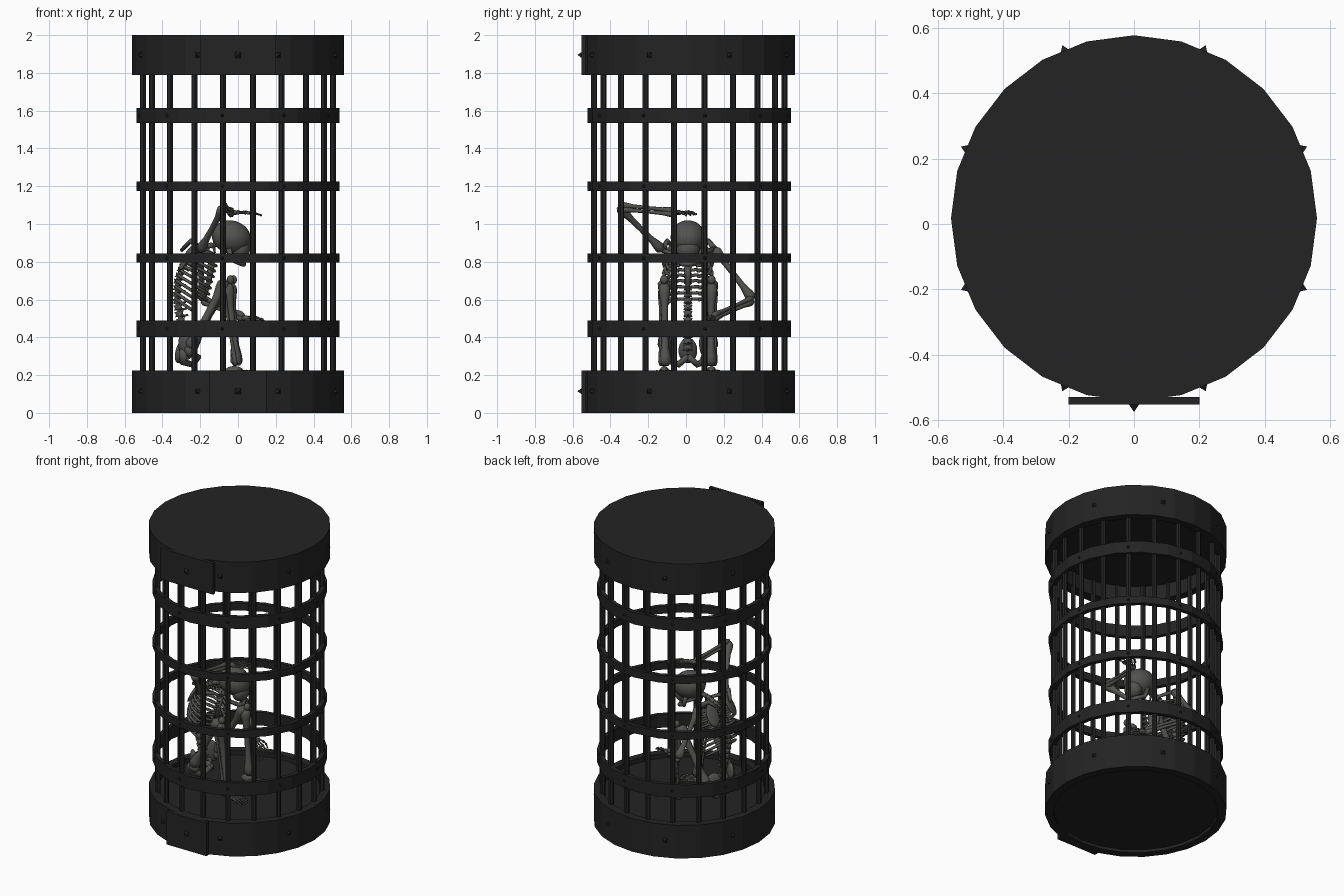
import bpy, bmesh, math
from mathutils import Vector, Matrix

if "Cube" in bpy.data.objects:
    bpy.data.objects.remove(bpy.data.objects["Cube"])

CY = 0.0175            # cage axis in y
MY = 0.01              # skeleton mid-plane in y


def material(name, rgb):
    m = bpy.data.materials.new(name)
    m.diffuse_color = (*rgb, 1)
    m.use_nodes = True
    m.node_tree.nodes["Principled BSDF"].inputs["Base Color"].default_value = m.diffuse_color
    return m


IRON = material("dark iron", (0.017, 0.017, 0.017))
BONE = material("old bone", (0.085, 0.084, 0.078))


def finish(name, bm, mat, smooth=False):
    bmesh.ops.recalc_face_normals(bm, faces=bm.faces)
    me = bpy.data.meshes.new(name)
    bm.to_mesh(me)
    bm.free()
    me.materials.append(mat)
    if smooth:
        me.polygons.foreach_set("use_smooth", [True] * len(me.polygons))
    ob = bpy.data.objects.new(name, me)
    bpy.context.collection.objects.link(ob)
    return ob


def lathe(bm, profile, n, closed=True):
    """Spin a (radius, z) profile round the cage axis."""
    rings = [[bm.verts.new((r * math.cos(2 * math.pi * i / n),
                            CY + r * math.sin(2 * math.pi * i / n), z))
              for i in range(n)] for r, z in profile]
    count = len(rings) if closed else len(rings) - 1
    for k in range(count):
        a, b = rings[k], rings[(k + 1) % len(rings)]
        for i in range(n):
            j = (i + 1) % n
            bm.faces.new((a[i], a[j], b[j], b[i]))
    if not closed:
        bm.faces.new(rings[0])
        bm.faces.new(rings[-1])


def tube(bm, pts, radii, n=7):
    """Sweep a round section of changing radius along points."""
    pts = [Vector(p) for p in pts]
    rings, side = [], None
    for k, p in enumerate(pts):
        t = (pts[min(k + 1, len(pts) - 1)] - pts[max(k - 1, 0)]).normalized()
        if side is None:
            side = t.orthogonal().normalized()
        side = (side - t * side.dot(t)).normalized()
        up = t.cross(side)
        r = radii[k] if isinstance(radii, (list, tuple)) else radii
        rings.append([bm.verts.new(p + r * (side * math.cos(2 * math.pi * i / n)
                     + up * math.sin(2 * math.pi * i / n))) for i in range(n)])
    for a, b in zip(rings, rings[1:]):
        for i in range(n):
            bm.faces.new((a[i], a[(i + 1) % n], b[(i + 1) % n], b[i]))
    bm.faces.new(rings[0])
    bm.faces.new(rings[-1])


def bone(bm, a, b, r, n=8):
    """Long bone with swollen ends."""
    a, b = Vector(a), Vector(b)
    ts = (0, .05, .12, .25, .5, .75, .88, .95, 1)
    fs = (.9, 1.6, 1.5, 1, .85, 1, 1.5, 1.6, .9)
    tube(bm, [a.lerp(b, t) for t in ts], [r * f for f in fs], n)


def blob(bm, c, s, tilt=0, yaw=0, u=14, v=9):
    m = (Matrix.Translation(c) @ Matrix.Rotation(yaw, 4, 'Z')
         @ Matrix.Rotation(tilt, 4, 'Y') @ Matrix.Diagonal((*s, 1)))
    bmesh.ops.create_uvsphere(bm, u_segments=u, v_segments=v, radius=1, matrix=m)


def box(bm, c, s, tilt=0):
    m = Matrix.Translation(c) @ Matrix.Rotation(tilt, 4, 'Y') @ Matrix.Diagonal((*s, 1))
    bmesh.ops.create_cube(bm, size=1, matrix=m)


def rivet(bm, ang, rad, z, w=0.018, h=0.022):
    m = (Matrix.Translation((0, CY, z)) @ Matrix.Rotation(ang, 4, 'Z')
         @ Matrix.Translation((rad + h / 2 - 0.002, 0, 0))
         @ Matrix.Rotation(math.pi / 2, 4, 'Y') @ Matrix.Rotation(math.pi / 4, 4, 'Z'))
    bmesh.ops.create_cone(bm, cap_ends=True, segments=4, radius1=w * 1.3, radius2=0,
                          depth=h, matrix=m)


# ---- cage: hollow end drums with recessed discs
for name, z0, z1 in (("bottom_drum", 0, 0.225), ("top_drum", 1.79, 2.0)):
    bm = bmesh.new()
    lathe(bm, [(0.56, z0), (0.56, z1), (0.507, z1), (0.507, z0)], 24)
    finish(name, bm, IRON)
for name, r, z0, z1 in (("floor_disc", 0.508, 0.02, 0.195), ("roof_disc", 0.555, 1.89, 2.0)):
    bm = bmesh.new()
    lathe(bm, [(r, z0), (r, z1)], 24, closed=False)
    finish(name, bm, IRON)

# ---- upright bars
bm = bmesh.new()
for i in range(20):
    a = math.radians(9 + 18 * i)
    x, y = 0.51 * math.cos(a), CY + 0.51 * math.sin(a)
    tube(bm, [(x, y, 0.15), (x, y, 1.9)], 0.0165, 6)
finish("cage_bars", bm, IRON)

# ---- hoops and rivets
rv = bmesh.new()
bm = bmesh.new()
for zc, h in ((1.575, 0.04), (1.2, 0.025), (0.82, 0.025), (0.445, 0.044)):
    lathe(bm, [(0.538, zc - h), (0.538, zc + h), (0.51, zc + h), (0.51, zc - h)], 20)
    for i in range(10):
        rivet(rv, math.radians(-99 + 36 * i), 0.531, zc, 0.01, 0.012)
finish("cage_hoops", bm, IRON)
for z in (0.115, 1.895):
    for i in range(8):
        rivet(rv, math.radians(22.5 + 45 * i), 0.555, z, 0.015, 0.02)
    rivet(rv, -math.pi / 2, 0.5705, z, 0.018, 0.024)
finish("rivets", rv, IRON)

# ---- front plates
for name, w, z0, z1 in (("bottom_plate", 0.3, 0, 0.225), ("top_plate", 0.4, 1.79, 2.0)):
    bm = bmesh.new()
    box(bm, (0, -0.5415, (z0 + z1) / 2), (w, 0.023, z1 - z0))
    finish(name, bm, IRON)

# ---- skull, bowed forward
bm = bmesh.new()
blob(bm, (-0.035, MY, 0.93), (0.105, 0.092, 0.088), 0.3, 0, 20, 14)
blob(bm, (0.015, MY, 0.865), (0.05, 0.062, 0.06), 0.3)
tube(bm, [(-0.05, MY - 0.065, 0.87), (-0.03, MY - 0.055, 0.81), (0.02, MY - 0.03, 0.79),
          (0.03, MY, 0.787), (0.02, MY + 0.03, 0.79), (-0.03, MY + 0.055, 0.81),
          (-0.05, MY + 0.065, 0.87)], 0.014)
finish("skull", bm, BONE, True)

# ---- spine
path = [Vector((x, MY, z)) for x, z in ((-.27, .33), (-.285, .42), (-.31, .52), (-.325, .61),
        (-.32, .70), (-.295, .78), (-.25, .84), (-.18, .88), (-.10, .895))]


def spine_at(t):
    f = t * (len(path) - 1)
    k = min(int(f), len(path) - 2)
    return path[k].lerp(path[k + 1], f - k)


bm = bmesh.new()
tube(bm, path, 0.012)
for i in range(21):
    p, q = spine_at(i / 21), spine_at((i + 0.75) / 21)
    r = 0.027 - 0.0005 * i
    tube(bm, [p, p.lerp(q, .5), q], [r, r * .75, r], 8)
    n = (q - p).normalized().cross(Vector((0, 1, 0)))
    tube(bm, [p, p - n * 0.045], [0.009, 0.005], 5)
finish("spine", bm, BONE, True)

# ---- ribs
bm = bmesh.new()
for i in range(10):
    s = spine_at(0.36 + 0.045 * i)
    fwd = Vector((0.85, 0, -0.45 - 0.03 * (9 - i) * 0.5)).normalized()
    grow = math.sin(math.radians(40 + 13 * i))
    depth, wide = 0.10 + 0.07 * grow, 0.085 + 0.05 * grow
    end = 155 if i > 2 else 105
    for sgn in (-1, 1):
        pts = []
        for k in range(10):
            a = math.radians(end * k / 9)
            pts.append(s + fwd * depth / 2 * (1 - math.cos(a)) * 1.05
                       - fwd * 0.02 * math.sin(2 * a)
                       + Vector((0, sgn * wide * math.sin(a), 0)))
        tube(bm, pts, 0.0085, 6)
tube(bm, [(-.14, MY, .79), (-.15, MY, .72), (-.17, MY, .63)], [.02, .016, .01])
finish("rib_cage", bm, BONE, True)

# ---- pelvis
bm = bmesh.new()
for s in (-1, 1):
    blob(bm, (-0.275, MY + s * 0.095, 0.355), (0.05, 0.02, 0.075), -0.25, s * 0.7)
    tube(bm, [(-.28, MY + s * .11, .33), (-.29, MY + s * .08, .27), (-.24, MY + s * .05, .255),
              (-.21, MY, .30)], [.03, .022, .017, .017])
    blob(bm, (-0.25, MY + s * 0.12, 0.33), (0.035, 0.03, 0.035))
blob(bm, (-0.30, MY, 0.33), (0.03, 0.05, 0.07), 0.3)
finish("pelvis", bm, BONE, True)


def digits(bm, base, direction, across, length, r):
    """Five jointed fingers or toes with their palm bones."""
    d, c = Vector(direction).normalized(), Vector(across).normalized()
    for k in range(5):
        off = (k - 2) / 2
        ln = length * (1 - 0.12 * abs(off + 0.2) - (0.25 if k == 4 else 0))
        p = Vector(base) + c * off * 0.016
        q = p + d * ln * 0.5 + c * off * 0.018
        bone(bm, p, q, r, 5)
        e = q + d * ln * 0.27 + c * off * 0.007 - Vector((0, 0, 0.004))
        bone(bm, q, e, r * .85, 5)
        bone(bm, e, e + d * ln * 0.22 - Vector((0, 0, 0.01)), r * .7, 5)


# ---- legs and feet
for side, s, kx in (("right", -1, -0.065), ("left", 1, -0.05)):
    y = MY + s * 0.125
    bm = bmesh.new()
    bone(bm, (-0.255, y, 0.34), (kx, y, 0.70), 0.0225, 10)
    blob(bm, (kx + 0.025, y, 0.705), (0.02, 0.022, 0.024))
    bone(bm, (kx + 0.01, y, 0.685), (-0.005, y - s * .005, 0.25), 0.02, 10)
    bone(bm, (kx - 0.015, y + s * 0.02, 0.66), (-0.012, y + s * 0.018, 0.25), 0.009, 6)
    blob(bm, (-0.02, y, 0.222), (0.05, 0.024, 0.026))
    digits(bm, (0.0, y, 0.222), (1, s * 0.08, -0.08), (0, 1, 0), 0.16, 0.0075)
    finish(side + "_leg", bm, BONE, True)

# ---- arms: right one folded over the head, left one resting by the knee
arms = (("right", -1, (-.20, -.125, .86), (-.075, -.355, 1.09), (-.035, -.05, 1.06),
         (.8, .5, .02), (-.5, .8, .1)),
        ("left", 1, (-.20, .15, .87), (-.19, .355, .60), (.03, .14, .505),
         (.8, -.5, -.25), (.4, .6, .4)))
for side, s, sh, el, wr, hd, ac in arms:
    bm = bmesh.new()
    bone(bm, sh, el, 0.0175, 9)
    e, w = Vector(el), Vector(wr)
    o = Vector((0, 0, 0.011))
    bone(bm, e + o, w + o * .9, 0.011, 7)
    bone(bm, e - o, w - o * .9, 0.011, 7)
    h = Vector(hd).normalized()
    blob(bm, w + h * 0.015, (0.024, 0.024, 0.014))
    digits(bm, w + h * 0.02, hd, ac, 0.16, 0.006)
    finish(side + "_arm", bm, BONE, True)
    # shoulder blade and collar bone
    bm = bmesh.new()
    blob(bm, (-.275, MY + s * .095, .82), (0.012, 0.045, 0.075), 0.5, -s * 0.3)
    tube(bm, [(-.30, MY + s * .06, .86), (-.25, MY + s * .11, .91), sh], [.01, .014, .018])
    tube(bm, [(-.135, MY + s * .015, .80), (-.13, MY + s * .07, .84), sh], [.013, .01, .014])
    finish(side + "_shoulder", bm, BONE, True)
